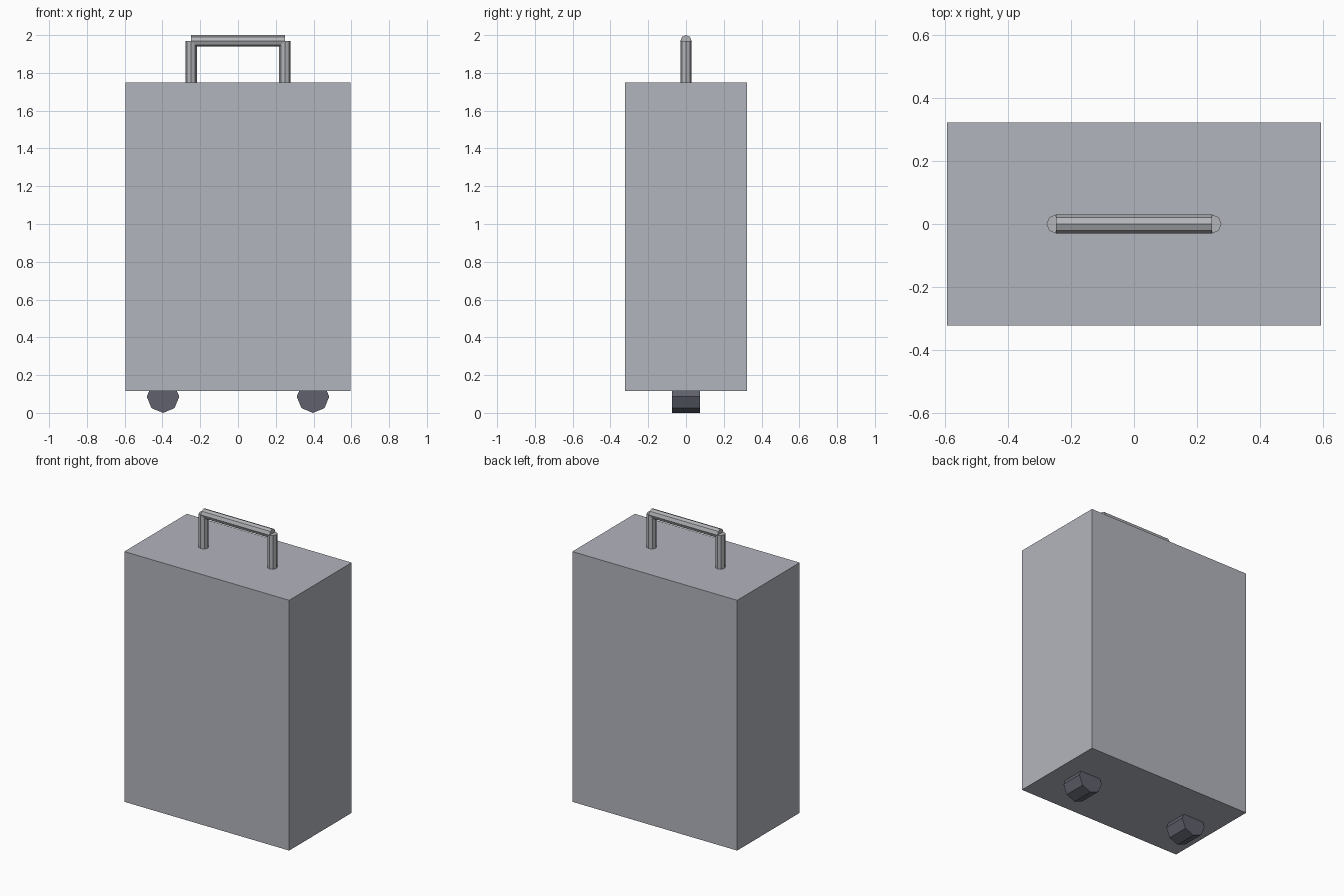
import bpy
import math

if "Cube" in bpy.data.objects:
    bpy.data.objects.remove(bpy.data.objects["Cube"])


def material(name, rgb):
    mat = bpy.data.materials.new(name)
    mat.diffuse_color = (*rgb, 1.0)
    mat.use_nodes = True
    mat.node_tree.nodes["Principled BSDF"].inputs["Base Color"].default_value = mat.diffuse_color
    return mat


SHELL = material("shell grey", (0.45, 0.46, 0.51))
METAL = material("handle grey", (0.45, 0.46, 0.48))
RUBBER = material("wheel dark grey", (0.115, 0.12, 0.15))


def finish(name, mat):
    obj = bpy.context.object
    obj.name = name
    obj.data.materials.append(mat)
    return obj


def octagon_rod(name, mat, radius, length, centre, rotation=(0, 0, 0)):
    """Flat-sided eight-sided cylinder with corners on its axes."""
    bpy.ops.mesh.primitive_cylinder_add(
        vertices=8, radius=radius, depth=length, location=centre, rotation=rotation)
    return finish(name, mat)


# Suitcase shell
BOTTOM, TOP = 0.117, 1.75
bpy.ops.mesh.primitive_cube_add(size=1, location=(0, 0, (BOTTOM + TOP) / 2))
shell = finish("suitcase_shell", SHELL)
shell.scale = (1.19, 0.644, TOP - BOTTOM)

# Wheels and handle posts, one pair on each side
for side, x in (("left", -1), ("right", 1)):
    octagon_rod(f"{side}_wheel", RUBBER, 0.086, 0.146,
                (x * 0.397, 0, 0.086), (math.pi / 2, 0, 0))
    octagon_rod(f"{side}_handle_post", METAL, 0.03, 1.97 - TOP + 0.02,
                (x * 0.248, 0, (1.97 + TOP - 0.02) / 2))

# Handle grip
octagon_rod("handle_grip", METAL, 0.03, 0.496, (0, 0, 1.97), (0, math.pi / 2, 0))
